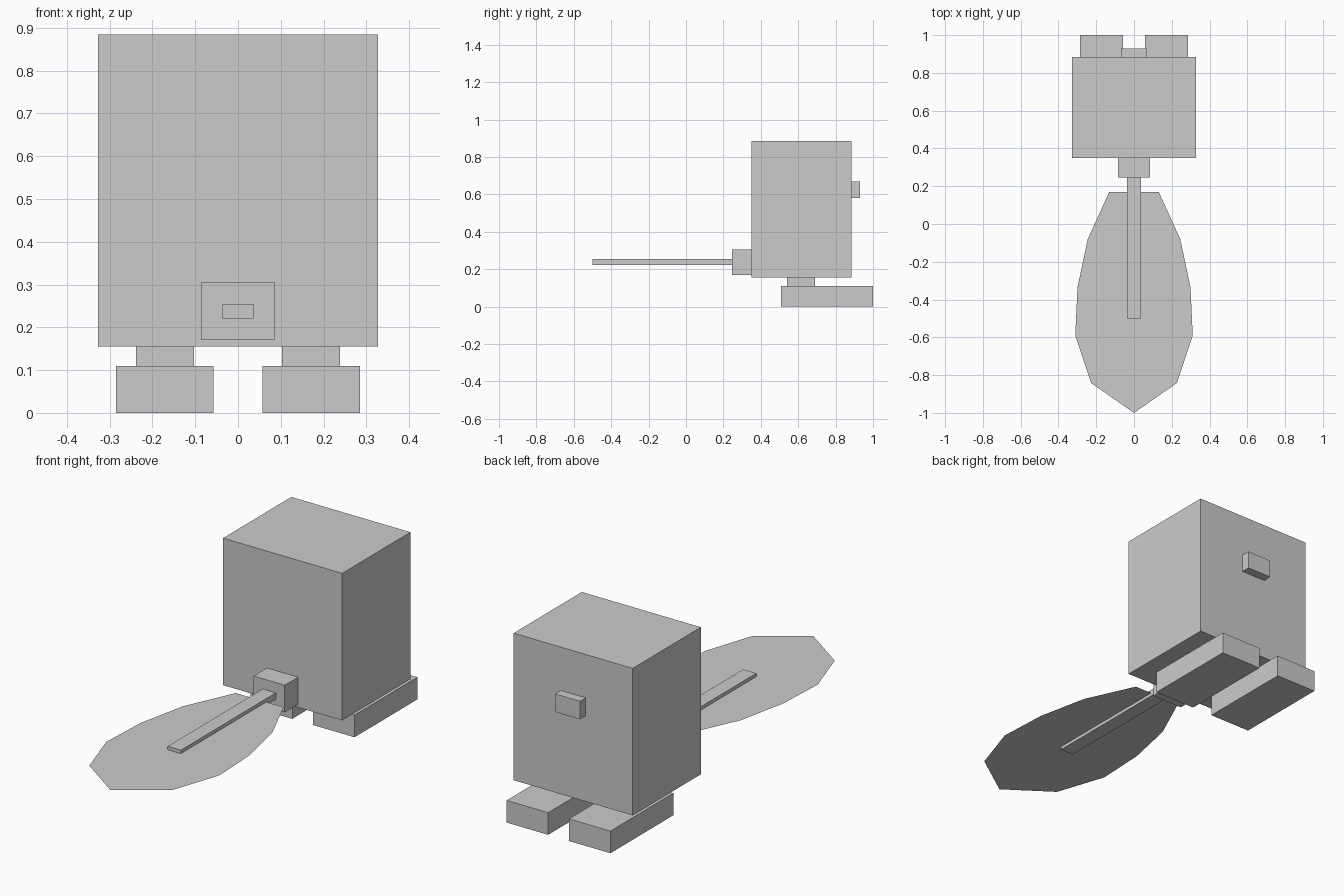
import bpy
import bmesh
from mathutils import Vector

cube = bpy.data.objects.get("Cube")
if cube:
    bpy.data.objects.remove(cube, do_unlink=True)

grey = bpy.data.materials.new("plain grey")
grey.use_nodes = True
grey.diffuse_color = (0.6, 0.6, 0.6, 1)
grey.node_tree.nodes["Principled BSDF"].inputs["Base Color"].default_value = (0.6, 0.6, 0.6, 1)


def add_object(name, bm):
    mesh = bpy.data.meshes.new(name)
    bm.to_mesh(mesh)
    bm.free()
    mesh.materials.append(grey)
    obj = bpy.data.objects.new(name, mesh)
    bpy.context.collection.objects.link(obj)
    return obj


def box(name, low, high):
    """Flat-sided box between two opposite corners."""
    low, high = Vector(low), Vector(high)
    bm = bmesh.new()
    bmesh.ops.create_cube(bm, size=1)
    bmesh.ops.scale(bm, vec=high - low, verts=bm.verts)
    bmesh.ops.translate(bm, vec=(low + high) / 2, verts=bm.verts)
    return add_object(name, bm)


# Body and the small block on its back
box("body", (-0.327, 0.35, 0.155), (0.327, 0.885, 0.885))
box("back_block", (-0.069, 0.885, 0.58), (0.067, 0.93, 0.67))

# Legs and feet
for side, sign in (("left", 1), ("right", -1)):
    for part, inner, outer, y0, y1, z0, z1 in (
            ("leg", 0.103, 0.238, 0.54, 0.69, 0.11, 0.155),
            ("foot", 0.057, 0.285, 0.507, 1.0, 0.0, 0.11)):
        x0, x1 = sorted((sign * inner, sign * outer))
        box(f"{side}_{part}", (x0, y0, z0), (x1, y1, z1))

# Paddle: mount, shaft and thin leaf-shaped blade
box("paddle_mount", (-0.086, 0.245, 0.17), (0.085, 0.35, 0.305))
box("paddle_shaft", (-0.036, -0.5, 0.221), (0.036, 0.245, 0.254))

half = [(0.131, 0.17), (0.245, -0.08), (0.299, -0.335), (0.311, -0.59), (0.227, -0.842)]
outline = [(-x, y) for x, y in half] + [(0, -1.0)] + half[::-1]
bm = bmesh.new()
bm.faces.new([bm.verts.new((x, y, 0.237)) for x, y in outline])
add_object("paddle_blade", bm)
